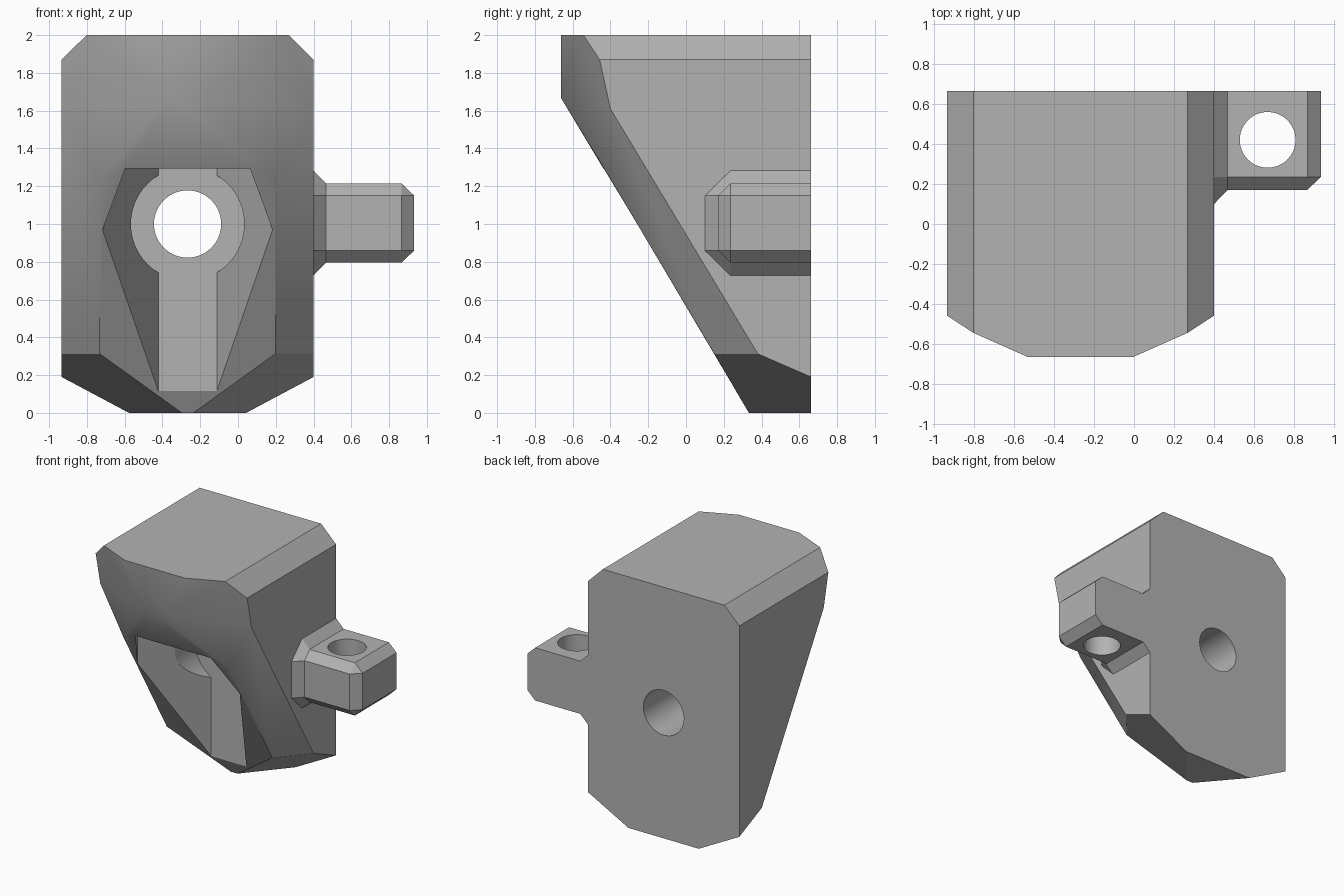
import bpy, bmesh, math
from mathutils import Matrix, Vector

if "Cube" in bpy.data.objects:
    bpy.data.objects.remove(bpy.data.objects["Cube"])

CX = -0.267  # mirror plane of the block
BORE_Z = 1.0

grey = bpy.data.materials.new("plain grey")
grey.use_nodes = True
grey.diffuse_color = (0.45, 0.45, 0.45, 1)
grey.node_tree.nodes["Principled BSDF"].inputs["Base Color"].default_value = (0.45, 0.45, 0.45, 1)


def make(name, bm):
    bmesh.ops.recalc_face_normals(bm, faces=bm.faces)
    mesh = bpy.data.meshes.new(name)
    bm.to_mesh(mesh)
    bm.free()
    mesh.materials.append(grey)
    obj = bpy.data.objects.new(name, mesh)
    bpy.context.collection.objects.link(obj)
    return obj


def loft(name, rings):
    """Skin a list of equal-length rings and cap both ends."""
    bm = bmesh.new()
    loops = [[bm.verts.new(p) for p in ring] for ring in rings]
    n = len(loops[0])
    for a, b in zip(loops, loops[1:]):
        for i in range(n):
            j = (i + 1) % n
            bm.faces.new((a[i], a[j], b[j], b[i]))
    bm.faces.new(loops[0])
    bm.faces.new(loops[-1])
    bmesh.ops.remove_doubles(bm, verts=bm.verts, dist=0.0005)
    return make(name, bm)


def cylinder(name, radius, start, end):
    a, b = Vector(start), Vector(end)
    turn = (b - a).to_track_quat("Z", "Y").to_matrix().to_4x4()
    bm = bmesh.new()
    bmesh.ops.create_cone(bm, cap_ends=True, segments=64, radius1=radius, radius2=radius,
                          depth=(b - a).length, matrix=Matrix.Translation((a + b) / 2) @ turn)
    return make(name, bm)


def cut(obj, cutters):
    """Subtract the cutters, apply, and remove them."""
    bpy.context.view_layer.objects.active = obj
    for c in cutters:
        c.hide_render = True
        mod = obj.modifiers.new("cut", "BOOLEAN")
        mod.operation, mod.solver, mod.object = "DIFFERENCE", "EXACT", c
        bpy.ops.object.modifier_apply(modifier=mod.name)
        bpy.data.objects.remove(c)


def smooth(obj):
    bpy.ops.object.select_all(action="DESELECT")
    obj.select_set(True)
    bpy.context.view_layer.objects.active = obj
    bpy.ops.object.shade_smooth_by_angle(angle=math.radians(30))


# Main block: convex shape from mirrored corners (half width, y, z)
corners = [
    (0.667, 0.663, 0.19), (0.31, 0.663, 0), (0.667, 0.663, 1.87), (0.535, 0.663, 2),
    (0.03, 0.333, 0), (0.465, 0.15, 0.313), (0.667, 0.38, 0.313),
    (0.465, -0.395, 1.23), (0.667, -0.40, 1.61), (0.09, -0.663, 1.67),
    (0.265, -0.663, 2), (0.535, -0.543, 2), (0.667, -0.457, 1.87),
]
bm = bmesh.new()
for w, y, z in corners:
    for s in (-1, 1):
        bm.verts.new((CX + s * w, y, z))
bmesh.ops.convex_hull(bm, input=bm.verts)
bmesh.ops.dissolve_limit(bm, angle_limit=math.radians(2), verts=bm.verts, edges=bm.edges)
block = make("main_block", bm)

# Flared front pocket, round counterbore and through bore
plan = [(0.155, 0.265), (0.45, -0.24), (0.33, -0.435), (0.25, -0.8)]
outline = [(CX + w, y) for w, y in plan] + [(CX - w, y) for w, y in reversed(plan)]
pocket = loft("pocket_cutter", [[(x, y, z) for x, y in outline] for z in (0.1, 1.295)])
counterbore = cylinder("counterbore_cutter", 0.30, (CX, 0.265, BORE_Z), (CX, -0.1, BORE_Z))
bore = cylinder("bore_cutter", 0.178, (CX, 0.8, BORE_Z), (CX, 0, BORE_Z))
cut(block, [pocket, counterbore, bore])
smooth(block)

# Side lug: flared root, straight middle, chamfered tip
MID_Z, BACK = 1.005, 0.663


def section(x, half, flat, shoulder, nose):
    side = [(BACK, half), (shoulder, half), (nose, flat)]
    pts = side + [(y, -h) for y, h in reversed(side)]
    return [(x, y, MID_Z + h) for y, h in pts]


lug = loft("side_lug", [
    section(0.40, 0.277, 0.145, 0.235, 0.10),
    section(0.467, 0.21, 0.145, 0.235, 0.17),
    section(0.865, 0.21, 0.145, 0.235, 0.17),
    section(0.933, 0.145, 0.145, 0.235, 0.235),
])
cut(lug, [cylinder("lug_hole_cutter", 0.139, (0.667, 0.42, 0.5), (0.667, 0.42, 1.5))])
smooth(lug)
